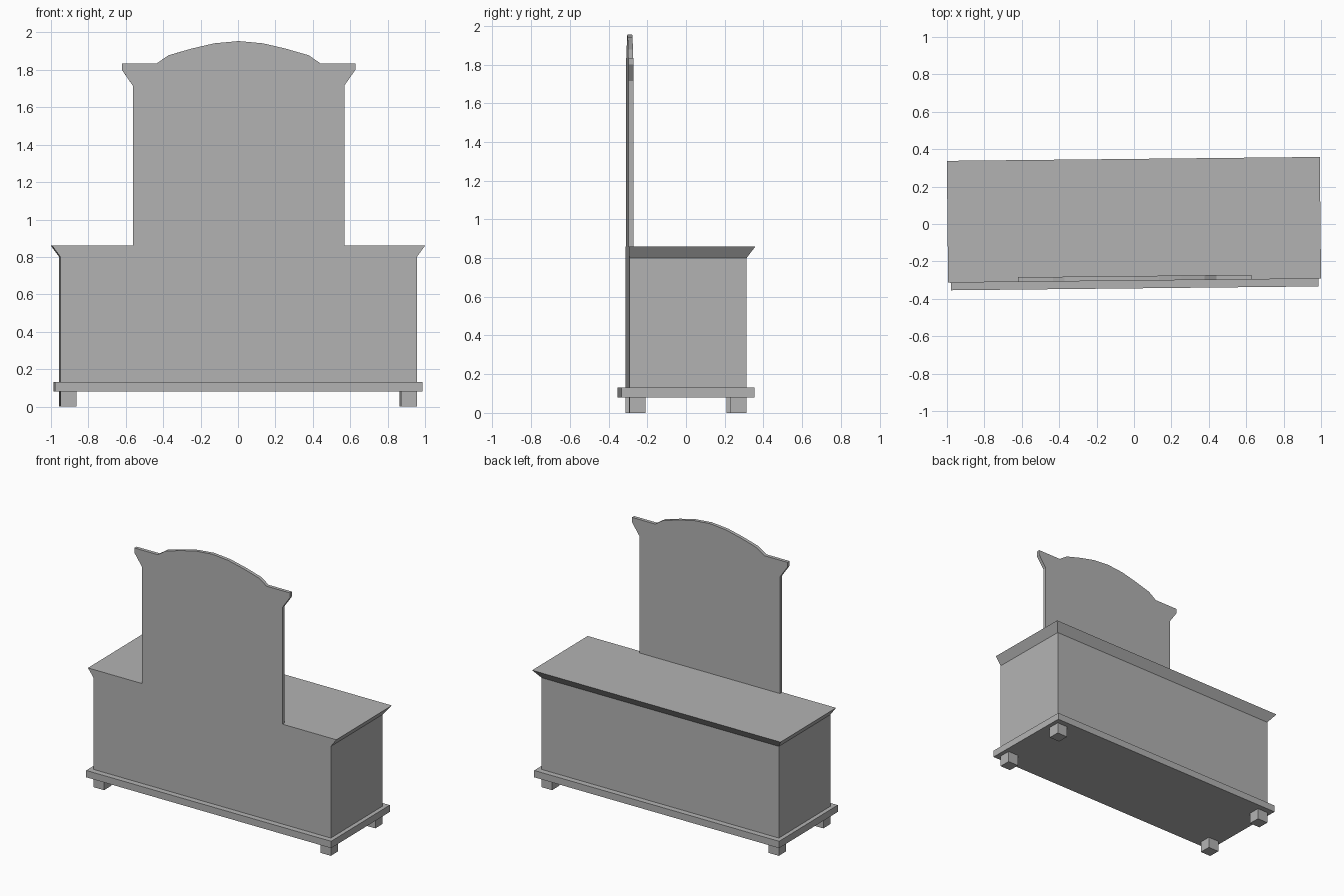
import bpy
import bmesh
from mathutils import Matrix

cube = bpy.data.objects.get("Cube")
if cube:
    bpy.data.objects.remove(cube, do_unlink=True)

grey = bpy.data.materials.new("plain grey")
grey.use_nodes = True
GREY = (0.45, 0.45, 0.45, 1)
grey.diffuse_color = GREY
grey.node_tree.nodes["Principled BSDF"].inputs["Base Color"].default_value = GREY

# The whole piece stands turned very slightly about z
TURN = Matrix.Rotation(0.0105, 4, "Z")
FRONT = -0.303


def finish(name, bm):
    bmesh.ops.recalc_face_normals(bm, faces=bm.faces)
    mesh = bpy.data.meshes.new(name)
    bm.to_mesh(mesh)
    bm.free()
    mesh.materials.append(grey)
    obj = bpy.data.objects.new(name, mesh)
    obj.matrix_world = TURN
    bpy.context.collection.objects.link(obj)
    return obj


def box(name, x, y, z):
    """Box spanning the given (low, high) ranges."""
    bm = bmesh.new()
    bmesh.ops.create_cube(bm, size=1)
    for v in bm.verts:
        v.co = [r[0] if c < 0 else r[1] for c, r in zip(v.co, (x, y, z))]
    return finish(name, bm)


# Cabinet body and the plinth under it
box("cabinet_body", (-0.953, 0.953), (FRONT, 0.303), (0.13, 0.80))
box("plinth", (-0.983, 0.983), (-0.344, 0.344), (0.08, 0.13))

# Flared top: widens to the sides and back, flush at the front
top = box("flared_top", (-0.953, 0.953), (FRONT, 0.303), (0.80, 0.86))
for v in top.data.vertices:
    if v.co.z > 0.83:
        v.co.x *= 0.997 / 0.953
        if v.co.y > 0:
            v.co.y = 0.348

# Four block feet
for side, sx in (("left", 1), ("right", -1)):
    for end, sy in (("front", -1), ("back", 1)):
        box(f"{end}_{side}_foot", sorted((0.868 * sx, 0.953 * sx)),
            sorted((0.218 * sy, 0.303 * sy)), (0, 0.08))

# Upright panel: mirrored half outline with flared shoulders and arched crown
half = [(0.565, 0.86), (0.565, 1.715), (0.624, 1.80), (0.624, 1.835),
        (0.437, 1.835), (0.375, 1.878), (0.25, 1.914), (0.13, 1.942)]
outline = half + [(0, 1.954)] + [(-x, z) for x, z in reversed(half)]
bm = bmesh.new()
face = bm.faces.new([bm.verts.new((x, FRONT, z)) for x, z in outline])
ext = bmesh.ops.extrude_face_region(bm, geom=[face])
moved = [g for g in ext["geom"] if isinstance(g, bmesh.types.BMVert)]
bmesh.ops.translate(bm, verts=moved, vec=(0, 0.025, 0))
if not face.is_valid or len(bm.faces) < len(outline) + 2:
    bm.faces.new([v for v in bm.verts if v not in moved])
finish("upright_panel", bm)
